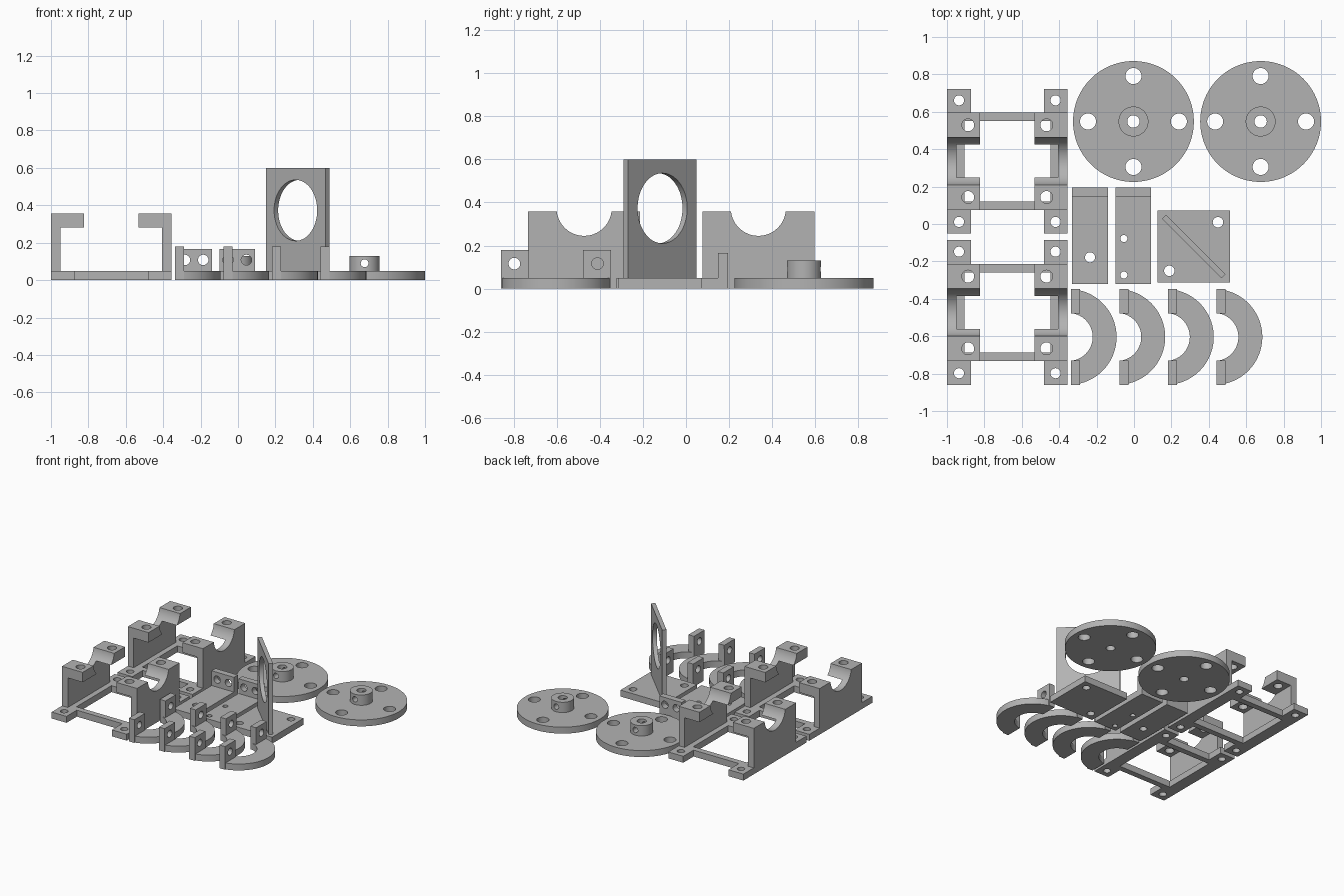
import bpy, math
from mathutils import Matrix, Vector

if "Cube" in bpy.data.objects:
    bpy.data.objects.remove(bpy.data.objects["Cube"])

grey = bpy.data.materials.new("plain grey")
grey.diffuse_color = (0.45, 0.45, 0.45, 1)
grey.use_nodes = True
grey.node_tree.nodes["Principled BSDF"].inputs["Base Color"].default_value = grey.diffuse_color
T = 0.05  # plate thickness


def box(x0, x1, y0, y1, z0, z1):
    bpy.ops.mesh.primitive_cube_add(size=1)
    o = bpy.context.object
    o.data.transform(Matrix.Translation(((x0 + x1) / 2, (y0 + y1) / 2, (z0 + z1) / 2))
                     @ Matrix.Diagonal((x1 - x0, y1 - y0, z1 - z0, 1)))
    return o


def rod(centre, r, length, axis="Z", n=48):
    bpy.ops.mesh.primitive_cylinder_add(vertices=n, radius=r, depth=length)
    o = bpy.context.object
    turn = {"Z": Matrix(), "X": Matrix.Rotation(math.pi / 2, 4, "Y"),
            "Y": Matrix.Rotation(math.pi / 2, 4, "X")}[axis]
    o.data.transform(Matrix.Translation(Vector(centre)) @ turn)
    return o


def build(name, solids, cuts):
    """Join the solids, subtract the cuts, and tidy the finished part."""
    body = solids[0]
    for op, tools in (("UNION", solids[1:]), ("DIFFERENCE", cuts)):
        for t in tools:
            m = body.modifiers.new("bool", "BOOLEAN")
            m.operation, m.object, m.solver = op, t, "EXACT"
    bpy.context.view_layer.update()
    mesh = bpy.data.meshes.new_from_object(
        body.evaluated_get(bpy.context.evaluated_depsgraph_get()))
    body.modifiers.clear()
    body.data = mesh
    for t in solids[1:] + cuts:
        bpy.data.objects.remove(t)
    body.name = name
    mesh.materials.clear()
    mesh.materials.append(grey)
    bpy.ops.object.select_all(action="DESELECT")
    body.select_set(True)
    bpy.context.view_layer.objects.active = body
    bpy.ops.object.shade_smooth_by_angle(angle=math.radians(30))
    return body


# Cradle brackets: open frame, two side walls with inward arms and a round saddle
def cradle(name, cx, cy):
    solids = [box(cx - .3225, cx + .3225, cy - .26, cy + .26, 0, T)]
    cuts = [box(cx - .23, cx + .23, cy - .215, cy + .215, -.1, .2)]
    for s in (-1, 1):
        def xs(a, b):
            return sorted((cx + s * a, cx + s * b))
        solids.append(box(*xs(.2725, .3225), cy - .26, cy + .26, 0, .357))
        solids.append(box(*xs(.145, .3225), cy - .26, cy + .26, .28, .357))
        for t in (-1, 1):
            ys = sorted((cy + t * .25, cy + t * .387))
            solids.append(box(*xs(.195, .3225), *ys, 0, T))
            cuts.append(rod((cx + s * .258, cy + t * .325, 0), .027, .3, n=32))
            cuts.append(rod((cx + s * .21, cy + t * .193, .32), .033, .2, n=32))
    cuts.append(rod((cx, cy, .373), .128, 1, "X", 64))
    build(name, solids, cuts)


cradle("rear_cradle_bracket", -.6775, .336)
cradle("front_cradle_bracket", -.6775, -.473)

# Wheel discs with a drilled hub
for name, cx in (("left_disc", -.003), ("right_disc", .677)):
    cy = .548
    solids = [rod((cx, cy, T / 2), .323, T, n=96), rod((cx, cy, .065), .08, .13)]
    cuts = [rod((cx, cy, 0), .033, .5, n=32), rod((cx, cy, .09), .021, .4, "Y", 24)]
    for k in range(4):
        a = k * math.pi / 2
        cuts.append(rod((cx + .243 * math.cos(a), cy + .243 * math.sin(a), 0),
                        .043, .3, n=32))
    build(name, solids, cuts)

# L-shaped mounting plates
for name, cx, holes in (("left_angle_plate", -.235, [(0, -.178, .027)]),
                        ("right_angle_plate", -.004, [(-.05, -.078, .019), (-.05, -.273, .019)])):
    solids = [box(cx - .096, cx + .096, -.322, .196, 0, T),
              box(cx - .096, cx + .096, .148, .196, 0, .165)]
    cuts = [rod((cx + dx, y, 0), r, .3, n=32) for dx, y, r in holes]
    cuts += [rod((cx + s * .049, .172, .108), .028, .2, "Y", 32) for s in (-1, 1)]
    build(name, solids, cuts)

# Square base with a diagonal upright that has a large round window
cx, cy = .319, -.1205
turn = (Matrix.Translation((cx, cy, 0)) @ Matrix.Rotation(-math.pi / 4, 4, "Z"))
upright = box(-.225, .225, -.0155, .0155, .01, .6)
window = rod((0, 0, .373), .163, .3, "Y", 64)
for o in (upright, window):
    o.data.transform(turn)
build("diagonal_sensor_holder",
      [box(cx - .194, cx + .194, cy - .1925, cy + .1925, 0, T), upright],
      [window] + [rod((cx + s * .13, cy + s * .13, 0), .028, .3, n=32) for s in (-1, 1)])

# Half-ring clamps with two drilled ears
for i in range(4):
    x0, cy = -.337 + i * .2597, -.604
    cx = x0 - .012
    solids = [rod((cx, cy, T / 2), .256, T, n=96)]
    cuts = [box(cx - .4, x0, cy - .4, cy + .4, -.1, .4),
            rod((cx, cy, 0), .128, .3, n=64)]
    for s in (-1, 1):
        ys = sorted((cy + s * .126, cy + s * .256))
        solids.append(box(x0 - .01, x0 + .048, *ys, 0, .18))
        cuts.append(rod((x0, cy + s * .193, .116), .027, .3, "X", 32))
    build("half_ring_clamp_%d" % (i + 1), solids, cuts)
